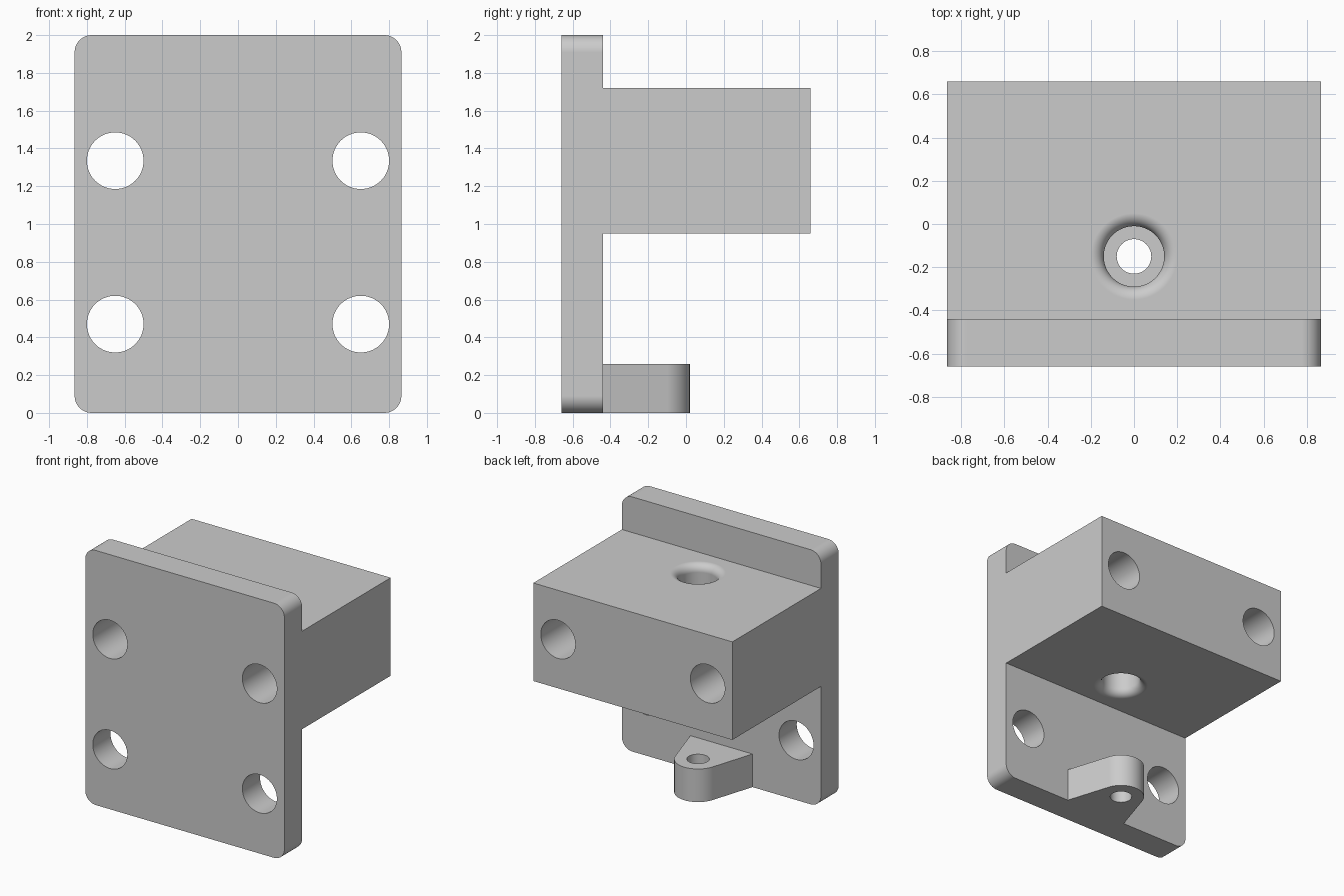
import bpy, bmesh
from math import sin, cos, pi, acos, atan2, hypot

cube = bpy.data.objects.get("Cube")
if cube:
    bpy.data.objects.remove(cube, do_unlink=True)

grey = bpy.data.materials.new("plain_grey")
grey.use_nodes = True
grey.diffuse_color = (0.6, 0.6, 0.6, 1)
grey.node_tree.nodes["Principled BSDF"].inputs["Base Color"].default_value = (0.6, 0.6, 0.6, 1)

HALF_W = 0.865
FRONT, BACK, PLATE_BACK = -0.66, 0.66, -0.44
BLOCK_LOW, BLOCK_TOP = 0.95, 1.72
BORE_Y = -0.15


def arc(cx, cy, r, start, end, steps):
    return [(cx + r * cos(start + (end - start) * i / steps),
             cy + r * sin(start + (end - start) * i / steps)) for i in range(steps + 1)]


def circle(cx, cy, r):
    return arc(cx, cy, r, 0, 2 * pi, 64)[:-1]


def loft(name, rings):
    """Skin a stack of closed rings and cap both ends."""
    bm = bmesh.new()
    loops = [[bm.verts.new(p) for p in ring] for ring in rings]
    for a, b in zip(loops, loops[1:]):
        for i in range(len(a)):
            j = (i + 1) % len(a)
            bm.faces.new((a[i], a[j], b[j], b[i]))
    bm.faces.new(loops[0][::-1])
    bm.faces.new(loops[-1])
    bmesh.ops.recalc_face_normals(bm, faces=bm.faces)
    mesh = bpy.data.meshes.new(name)
    bm.to_mesh(mesh)
    bm.free()
    mesh.materials.append(grey)
    obj = bpy.data.objects.new(name, mesh)
    bpy.context.collection.objects.link(obj)
    return obj


def along_y(name, pts, lo, hi):
    return loft(name, [[(x, y, z) for x, z in pts] for y in (lo, hi)])


def along_z(name, pts, lo, hi):
    return loft(name, [[(x, y, z) for x, y in pts] for z in (lo, hi)])


def activate(obj):
    bpy.ops.object.select_all(action="DESELECT")
    obj.select_set(True)
    bpy.context.view_layer.objects.active = obj


def cut(obj, cutters):
    activate(obj)
    for cutter in cutters:
        mod = obj.modifiers.new("hole", "BOOLEAN")
        mod.operation, mod.solver, mod.object = "DIFFERENCE", "EXACT", cutter
        bpy.ops.object.modifier_apply(modifier=mod.name)


def finish(obj):
    activate(obj)
    bpy.ops.object.shade_smooth_by_angle(angle=pi / 6)
    mod = obj.modifiers.new("clean_shading", "WEIGHTED_NORMAL")
    mod.keep_sharp = True


# Mounting plate with rounded corners
r = 0.09
outline = []
for k, (cx, cz) in enumerate([(HALF_W - r, 2 - r), (r - HALF_W, 2 - r),
                              (r - HALF_W, r), (HALF_W - r, r)]):
    outline += arc(cx, cz, r, k * pi / 2, (k + 1) * pi / 2, 10)
plate = along_y("mounting_plate", outline, FRONT, PLATE_BACK)

# Solid block behind the plate
block = along_z("block", [(-HALF_W, PLATE_BACK), (HALF_W, PLATE_BACK),
                          (HALF_W, BACK), (-HALF_W, BACK)], BLOCK_LOW, BLOCK_TOP)

# Lug: rounded nose with sides tangent to it, widening to the plate
nose, half_base = 0.17, 0.27
drop = PLATE_BACK - BORE_Y
tangent = atan2(drop, half_base) + acos(nose / hypot(half_base, drop))
lug = along_z("lug", [(-half_base, PLATE_BACK), (half_base, PLATE_BACK)]
              + arc(0, BORE_Y, nose, tangent, pi - tangent, 32), 0, 0.26)

# Bolt holes: upper pair passes through the block as well
upper = [along_y("bolt_cutter", circle(s * 0.65, 1.335, 0.15), -1, 1) for s in (-1, 1)]
lower = [along_y("bolt_cutter", circle(s * 0.65, 0.47, 0.15), -1, 1) for s in (-1, 1)]

# Vertical bore with rounded mouths at both ends
bore, lip = 0.14, 0.06
low = [(bore + lip - lip * sin(a), BLOCK_LOW + lip - lip * cos(a))
       for a in (i * pi / 20 for i in range(11))]
low = [(bore + lip, BLOCK_LOW - 0.1)] + low
profile = low + [(rad, BLOCK_LOW + BLOCK_TOP - z) for rad, z in reversed(low)]
bore_cutter = loft("bore_cutter", [[(x, y, z) for x, y in circle(0, BORE_Y, rad)]
                                   for rad, z in profile])
lug_cutter = along_z("lug_cutter", circle(0, BORE_Y, 0.08), -0.1, 0.4)

cut(plate, upper + lower)
cut(block, upper + [bore_cutter])
cut(lug, [lug_cutter])
for helper in upper + lower + [bore_cutter, lug_cutter]:
    bpy.data.objects.remove(helper, do_unlink=True)
for part in (plate, block, lug):
    finish(part)
